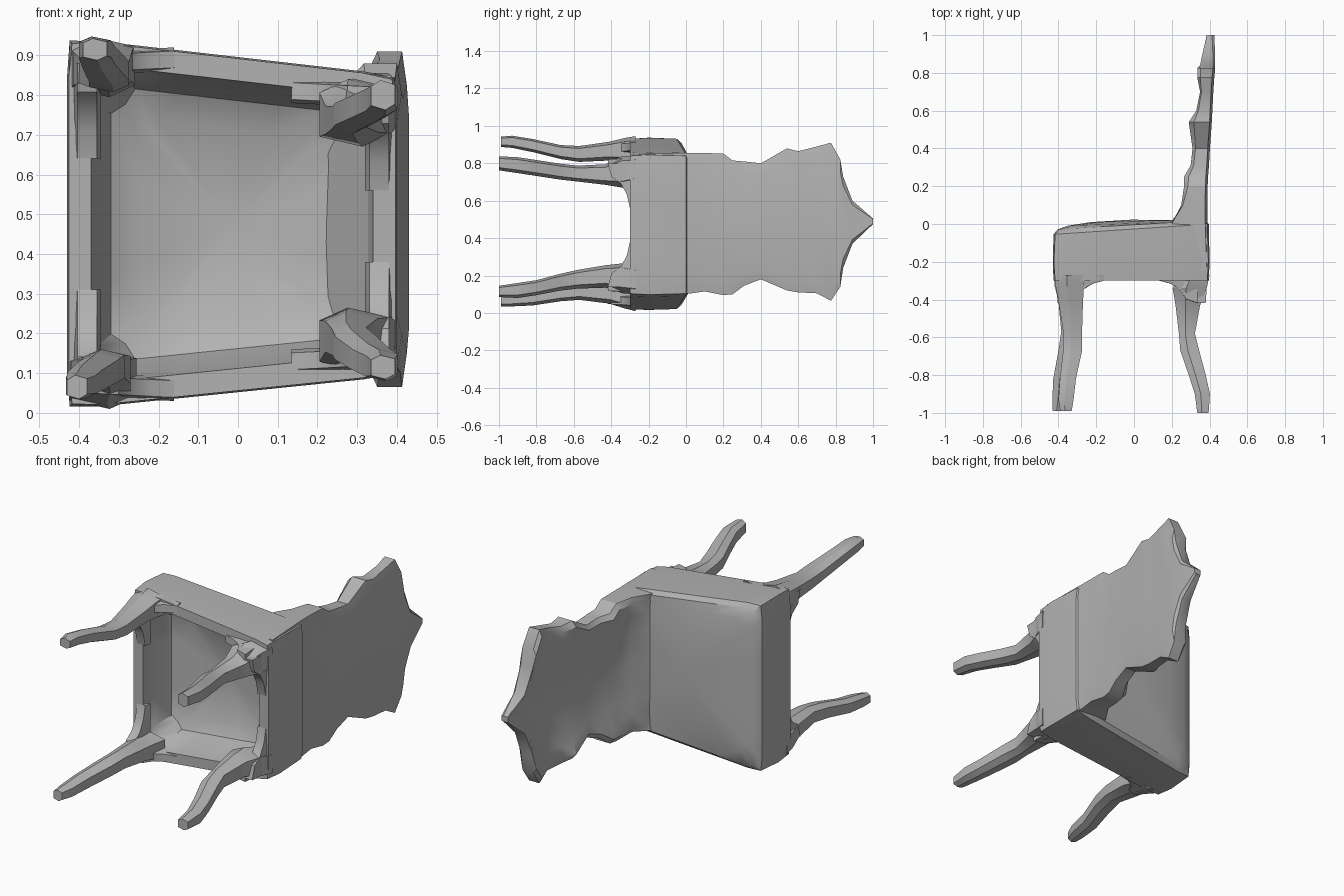
import bpy, bmesh, math
from mathutils import Vector

cube = bpy.data.objects.get("Cube")
if cube:
    bpy.data.objects.remove(cube, do_unlink=True)

grey = bpy.data.materials.new("plain grey")
grey.use_nodes = True
colour = (0.45, 0.45, 0.45, 1)
grey.diffuse_color = colour
grey.node_tree.nodes["Principled BSDF"].inputs["Base Color"].default_value = colour


def loft(name, rings, angle=35, domes=(0, 0)):
    """Skin closed rings of points; close both ends with a fan to a shifted centre."""
    bm = bmesh.new()
    rows = [[bm.verts.new(p) for p in ring] for ring in rings]
    n = len(rows[0])
    for a, b in zip(rows, rows[1:]):
        for i in range(n):
            j = (i + 1) % n
            bm.faces.new((a[i], a[j], b[j], b[i]))
    for row, dome in zip((rows[0], rows[-1]), domes):
        c = sum((v.co for v in row), Vector()) / n
        mid = bm.verts.new(c + Vector((0, dome, 0)))
        for i in range(n):
            bm.faces.new((row[i], row[(i + 1) % n], mid))
    bmesh.ops.recalc_face_normals(bm, faces=bm.faces)
    mesh = bpy.data.meshes.new(name)
    bm.to_mesh(mesh)
    bm.free()
    mesh.materials.append(grey)
    ob = bpy.data.objects.new(name, mesh)
    bpy.context.collection.objects.link(ob)
    bpy.ops.object.select_all(action='DESELECT')
    ob.select_set(True)
    bpy.context.view_layer.objects.active = ob
    bpy.ops.object.shade_smooth_by_angle(angle=math.radians(angle))
    return ob


# Seat: tapered cushion with a hollow underside, lofted over the top and into the hollow
def seat_ring(y, inset, round_off, tilt=0):
    pts = []
    x0, x1 = -0.43 + inset, 0.4 - inset
    steps = [-1, -0.8, -0.4, 0, 0.4, 0.8]
    sides = ([(s, -1) for s in steps] + [(1, s) for s in steps]
             + [(-s, 1) for s in steps] + [(-1, -s) for s in steps])
    for u, v in sides:
        if abs(u) == 1 and abs(v) == 1:        # soften corners
            u, v = u * (1 - round_off), v * (1 - round_off)
        x = x0 + (x1 - x0) * (u + 1) / 2
        t = (x + 0.43) / 0.83
        lo = 0.008 + 0.085 * t + inset
        hi = 0.945 - 0.095 * t - inset
        pts.append((x, y + tilt * t, lo + (hi - lo) * (v + 1) / 2))
    return pts


loft("seat", [
    seat_ring(0.005, 0.2, 0.12, 0.02),
    seat_ring(-0.012, 0.08, 0.08, 0.03),
    seat_ring(-0.03, 0.025, 0.04, 0.05),
    seat_ring(-0.055, 0.004, 0.02, 0.055),
    seat_ring(-0.2, 0.0, 0.015),
    seat_ring(-0.3, 0.004, 0.02),
    seat_ring(-0.3, 0.06, 0.06),
    seat_ring(-0.22, 0.075, 0.08),
    seat_ring(-0.12, 0.11, 0.12),
    seat_ring(-0.08, 0.18, 0.15),
], domes=(0.008, 0.015))

# Backrest stations: y, low z, high z, front x at edge, front x at middle, rear x
back = [
    (-0.25, 0.10, 0.85, 0.33, 0.34, 0.398),
    (-0.02, 0.10, 0.855, 0.20, 0.18, 0.39),
    (0.03, 0.105, 0.855, 0.22, 0.21, 0.388),
    (0.10, 0.115, 0.855, 0.25, 0.27, 0.388),
    (0.20, 0.095, 0.852, 0.265, 0.31, 0.39),
    (0.25, 0.10, 0.815, 0.265, 0.32, 0.392),
    (0.31, 0.145, 0.81, 0.30, 0.335, 0.397),
    (0.40, 0.18, 0.80, 0.31, 0.345, 0.402),
    (0.54, 0.12, 0.88, 0.29, 0.35, 0.412),
    (0.60, 0.11, 0.865, 0.33, 0.355, 0.415),
    (0.70, 0.105, 0.89, 0.35, 0.365, 0.42),
    (0.775, 0.065, 0.91, 0.335, 0.37, 0.425),
    (0.825, 0.14, 0.82, 0.335, 0.375, 0.43),
    (0.84, 0.24, 0.73, 0.35, 0.375, 0.43),
    (0.89, 0.37, 0.60, 0.36, 0.375, 0.43),
    (1.00, 0.475, 0.505, 0.385, 0.385, 0.425),
]


def back_ring(y, lo, hi, edge, mid, rear):
    w = hi - lo
    front = [(0.0, 0.45), (0.04, 0.0), (0.13, 0.25), (0.25, 0.8), (0.5, 1.0),
             (0.75, 0.8), (0.87, 0.25), (0.96, 0.0), (1.0, 0.45)]
    pts = [(edge + (mid - edge) * k, y, lo + w * f) for f, k in front]
    pts += [(rear - 0.012 * (f in (0, 1)), y, lo + w * f) for f in (1, 0.9, 0.5, 0.1, 0)]
    return pts


loft("backrest", [back_ring(*s) for s in back], angle=32)


# Legs: six-sided bent lofts; each station is y, x, z, x width, z width
def leg(name, stations):
    rings = []
    for y, x, z, wx, wz in stations:
        rings.append([(x + wx * a, y, z + wz * b) for a, b in
                      ((-0.5, -0.35), (0.1, -0.5), (0.5, -0.3),
                       (0.5, 0.35), (-0.1, 0.5), (-0.5, 0.3))])
    loft(name, rings, angle=30)


leg("front_leg_upper", [
    (-0.27, -0.34, 0.87, 0.16, 0.15), (-0.33, -0.34, 0.87, 0.15, 0.13),
    (-0.41, -0.335, 0.865, 0.13, 0.10), (-0.57, -0.325, 0.85, 0.10, 0.085),
    (-0.67, -0.325, 0.86, 0.10, 0.075), (-0.82, -0.35, 0.895, 0.085, 0.07),
    (-0.93, -0.36, 0.915, 0.08, 0.065), (-0.99, -0.36, 0.915, 0.06, 0.055)])
leg("front_leg_lower", [
    (-0.27, -0.34, 0.085, 0.17, 0.15), (-0.33, -0.345, 0.09, 0.15, 0.13),
    (-0.41, -0.335, 0.105, 0.13, 0.11), (-0.57, -0.335, 0.115, 0.10, 0.09),
    (-0.67, -0.35, 0.105, 0.10, 0.085), (-0.82, -0.385, 0.08, 0.085, 0.08),
    (-0.93, -0.395, 0.07, 0.075, 0.07), (-0.99, -0.405, 0.065, 0.05, 0.06)])
back_path = [
    # y, x, x width, upper z, upper z width, lower z, lower z width
    (-0.27, 0.32, 0.16, 0.765, 0.15, 0.175, 0.15),
    (-0.34, 0.295, 0.18, 0.755, 0.17, 0.185, 0.16),
    (-0.43, 0.285, 0.13, 0.74, 0.11, 0.195, 0.12),
    (-0.58, 0.28, 0.085, 0.745, 0.085, 0.18, 0.10),
    (-0.67, 0.295, 0.10, 0.755, 0.085, 0.165, 0.09),
    (-0.80, 0.335, 0.09, 0.775, 0.085, 0.135, 0.08),
    (-0.90, 0.362, 0.08, 0.79, 0.085, 0.12, 0.08),
    (-1.00, 0.365, 0.06, 0.80, 0.075, 0.115, 0.06)]
leg("back_leg_upper", [(y, x, zu, wx, wu) for y, x, wx, zu, wu, zl, wl in back_path])
leg("back_leg_lower", [(y, x, zl, wx, wl) for y, x, wx, zu, wu, zl, wl in back_path])


# Arched webs joining leg tops to the seat rim; (a, b) is the line along the rim
def web(name, corner, toward, thick):
    c, t = Vector(corner), Vector(toward)
    along = t - c
    side = Vector((-along.z, 0, along.x)).normalized() * thick / 2
    rings = []
    for f, drop in ((0, 0.12), (0.3, 0.1), (0.45, 0.05), (0.7, 0.018), (1, 0.002)):
        p = c + along * f
        low = Vector((0, -0.298 - drop, 0))
        high = Vector((0, -0.27, 0))
        rings.append([p + side + high, p + side * 0.7 + low,
                      p - side * 0.7 + low, p - side + high])
    loft(name, rings, angle=30)


corners = {"front_upper": (-0.36, 0.88, 1, -1), "front_lower": (-0.36, 0.07, 1, 1),
           "back_upper": (0.335, 0.80, -1, -1), "back_lower": (0.335, 0.14, -1, 1)}
for key, (x, z, sx, sz) in corners.items():
    shift = 0.02 * sx
    web(key + "_side_web", (x, 0, z), (x + 0.2 * sx, 0, z - 0.01 * sz), 0.06)
    web(key + "_cross_web", (x - shift, 0, z), (x - shift, 0, z + 0.24 * sz), 0.07)
